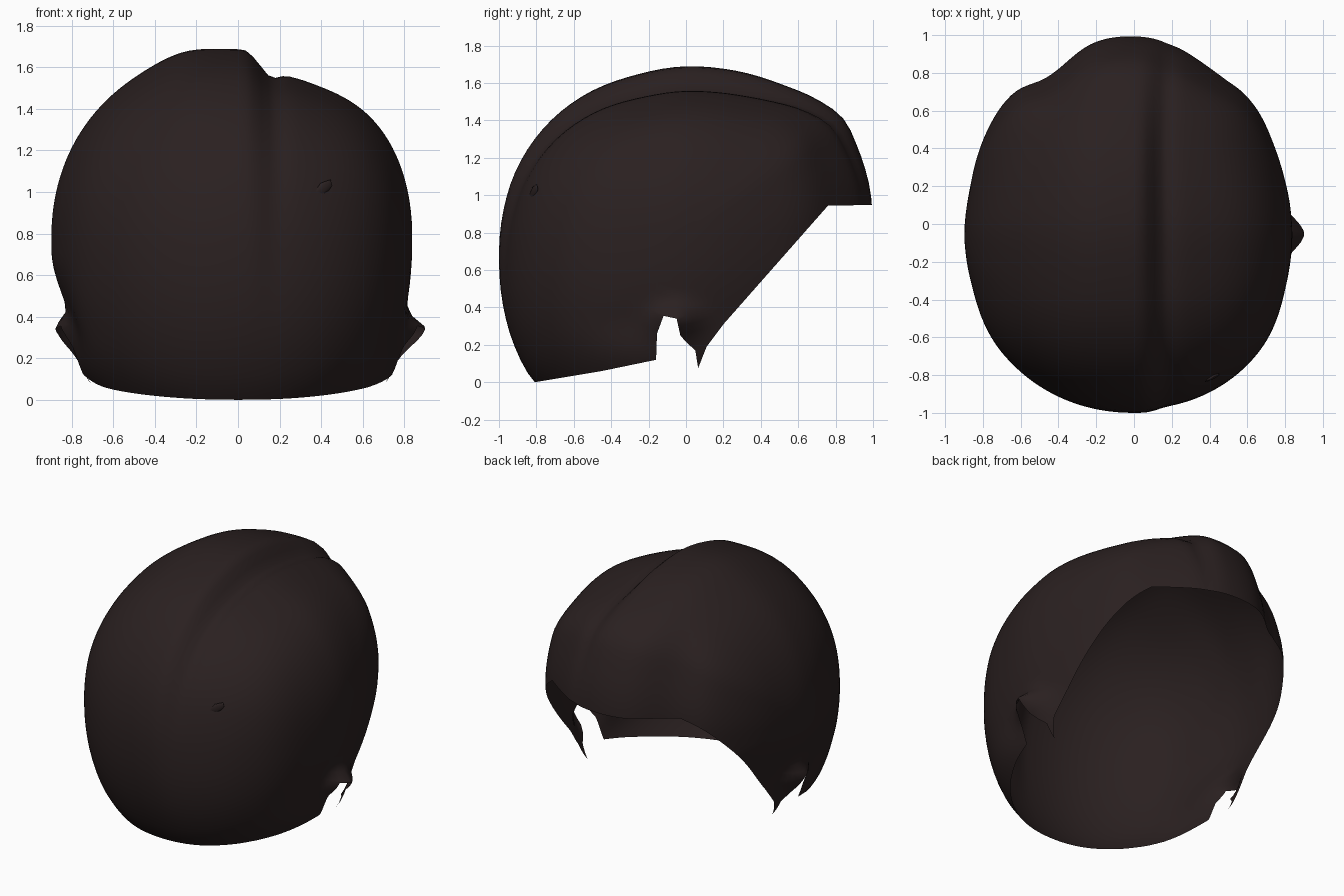
import bpy, bmesh, math
from mathutils import Vector

if "Cube" in bpy.data.objects:
    bpy.data.objects.remove(bpy.data.objects["Cube"])

hair = bpy.data.materials.new("dark_brown_hair")
hair.diffuse_color = (0.023, 0.0145, 0.0145, 1)
hair.use_nodes = True
hair.node_tree.nodes["Principled BSDF"].inputs["Base Color"].default_value = hair.diffuse_color

CZ = 0.78                       # height of the head centre
# Middle profile (y, z), from the nape over the crown to the forehead, then underneath
PROFILE = [(-.81, 0), (-.92, .2), (-.98, .42), (-1, .65), (-.98, .9), (-.91, 1.13),
           (-.75, 1.37), (-.55, 1.53), (-.27, 1.64), (0, 1.685), (.22, 1.67), (.5, 1.595),
           (.72, 1.5), (.84, 1.41), (.92, 1.25), (.995, .95), (.98, .7), (.8, .2),
           (.4, -.18), (0, -.32), (-.45, -.25)]
# Lower hairline (y, z), from face opening past the ear notch to the nape
RIM = [(1.3, .95), (.76, .945), (.2, .31), (.11, .19), (.065, .075), (.05, .17), (.0, .215),
       (-.03, .25), (-.05, .34), (-.12, .355), (-.155, .26), (-.16, .12), (-.45, .06),
       (-.81, 0), (-1.3, 0)]


def polar(y, z):
    return math.atan2(z - CZ, -y) % math.tau, math.hypot(y, z - CZ)


TABLE = sorted(polar(*p) for p in PROFILE)
TABLE = [(a - math.tau, r) for a, r in TABLE[-2:]] + TABLE + [(a + math.tau, r) for a, r in TABLE[:2]]


def radius(a):
    """Smooth interpolation of the middle profile."""
    for i in range(1, len(TABLE) - 2):
        (a0, r0), (a1, r1), (a2, r2), (a3, r3) = TABLE[i - 1:i + 3]
        if a1 <= a <= a2:
            t, h = (a - a1) / (a2 - a1), a2 - a1
            m1, m2 = (r2 - r0) / (a2 - a0) * h, (r3 - r1) / (a3 - a1) * h
            return ((2*t**3 - 3*t*t + 1) * r1 + (t**3 - 2*t*t + t) * m1
                    + (3*t*t - 2*t**3) * r2 + (t**3 - t*t) * m2)
    return 1.0


def step(x, a, b):
    t = min(1, max(0, (x - a) / (b - a)))
    return t * t * (3 - 2 * t)


def scalp(x, a):
    """Point on the hair surface at side position x and angle a around the x axis."""
    w, p = (.9, 2.1) if x < 0 else (.84, 2.17)
    r = radius(a) * max(0, 1 - (abs(x) / w) ** p) ** (1 / p)
    top = max(0, math.sin(a))                       # parting fades towards nape and forehead
    shift = .03 * (1 - top)
    drop = .035 * step(math.sin(a), -.6, .2) * step(math.cos(a), -.9, -.3) + .078 * top ** 2
    drop *= step(x, .02 + shift, .16 + shift)
    groove = .025 * top * math.exp(-((x - .17 - shift) / .04) ** 2)
    r *= 1 - (drop + groove) * (1 - step(x, .35, .84) * .6)
    r *= 1 + .025 * top ** 2 * math.exp(-((x + .27) / .17) ** 2)
    y, z = -r * math.cos(a), CZ + r * math.sin(a)
    # Temples pulled in, rear slightly fuller, left side tucked in low down
    d, c, s = (.085, -.46, .17) if x < 0 else (.055, .46, .24)
    y -= d * math.exp(-((x - c) / s) ** 2) * step(y, .4, .85)
    x *= 1 + .03 * step(-y, .3, .7)
    x *= 1 - .022 * step(y, -.1, .25)
    x *= 1 + .07 * step(-z, -.36, -.1) * step(y, -.75, -.3)
    if x > 0:
        x *= 1 - .03 * step(y, .1, .5)
    else:
        x *= 1 - .05 * step(-z, -.7, -.38) * step(y, -.6, -.2)
    return Vector((x, y, z))


def rim_height(y):
    for (y0, z0), (y1, z1) in zip(RIM, RIM[1:]):
        if y1 <= y <= y0:
            return z0 + (z1 - z0) * (y0 - y) / (y0 - y1)
    return 0


# Hair cap: rings around the side-to-side axis
bm = bmesh.new()
NA, NP = 88, 72
rings = []
for i in range(1, NP):
    s = math.sin(-math.pi / 2 + math.pi * i / NP)
    x = s * (.9 if s < 0 else .84)
    rings.append([bm.verts.new(scalp(x, math.tau * j / NA)) for j in range(NA)])
for r0, r1 in zip(rings, rings[1:]):
    for j in range(NA):
        k = (j + 1) % NA
        bm.faces.new((r0[j], r0[k], r1[k], r1[j]))
for ring, x in ((rings[0], -.9), (rings[-1], .84)):
    tip = bm.verts.new(scalp(x, 0))
    for j in range(NA):
        bm.faces.new((ring[j], ring[(j + 1) % NA], tip))

# Trim along the hairline
for (y0, z0), (y1, z1) in zip(RIM, RIM[1:]):
    near = []
    for f in bm.faces:
        ys, zs = [v.co.y for v in f.verts], [v.co.z for v in f.verts]
        if (max(ys) > y1 - .01 and min(ys) < y0 + .01
                and max(zs) > min(z0, z1) - .01 and min(zs) < max(z0, z1) + .01):
            near.append(f)
    geom = set(near)
    for f in near:
        geom.update(f.edges)
        geom.update(f.verts)
    bmesh.ops.bisect_plane(bm, geom=list(geom), dist=1e-5, plane_co=(0, y0, z0),
                           plane_no=(0, z1 - z0, y0 - y1))
gone = []
for f in bm.faces:
    c = f.calc_center_median()
    if c.z < rim_height(c.y):
        gone.append(f)
bmesh.ops.delete(bm, geom=gone, context='FACES')

# Flare around each ear notch
for v in bm.verts:
    dz = v.co.z - .34
    g = math.exp(-((v.co.y + .05) / .12) ** 2 - (dz / (.06 if dz > 0 else .1)) ** 2)
    if abs(v.co.x) > .5:
        v.co.x += g * (.115 if v.co.x > 0 else -.085)
bmesh.ops.recalc_face_normals(bm, faces=bm.faces)
# Outward normals
probe = max(bm.faces, key=lambda f: f.calc_center_median().z)
if probe.normal.z < 0:
    bmesh.ops.reverse_faces(bm, faces=bm.faces)


def finish(bm, name):
    mesh = bpy.data.meshes.new(name)
    bm.to_mesh(mesh)
    bm.free()
    ob = bpy.data.objects.new(name, mesh)
    bpy.context.collection.objects.link(ob)
    mesh.materials.append(hair)
    bpy.ops.object.select_all(action='DESELECT')
    ob.select_set(True)
    bpy.context.view_layer.objects.active = ob
    bpy.ops.object.shade_smooth_by_angle(angle=math.radians(60))
    return ob


finish(bm, "hair_cap")

# Small stray tuft on the rear right
bm = bmesh.new()
bmesh.ops.create_icosphere(bm, subdivisions=1, radius=1)
tuft = finish(bm, "stray_tuft")
tuft.scale = (.06, .012, .03)
tuft.rotation_euler = (0, math.radians(-35), math.radians(25))
tuft.location = scalp(.4, math.atan2(.24, .82))
